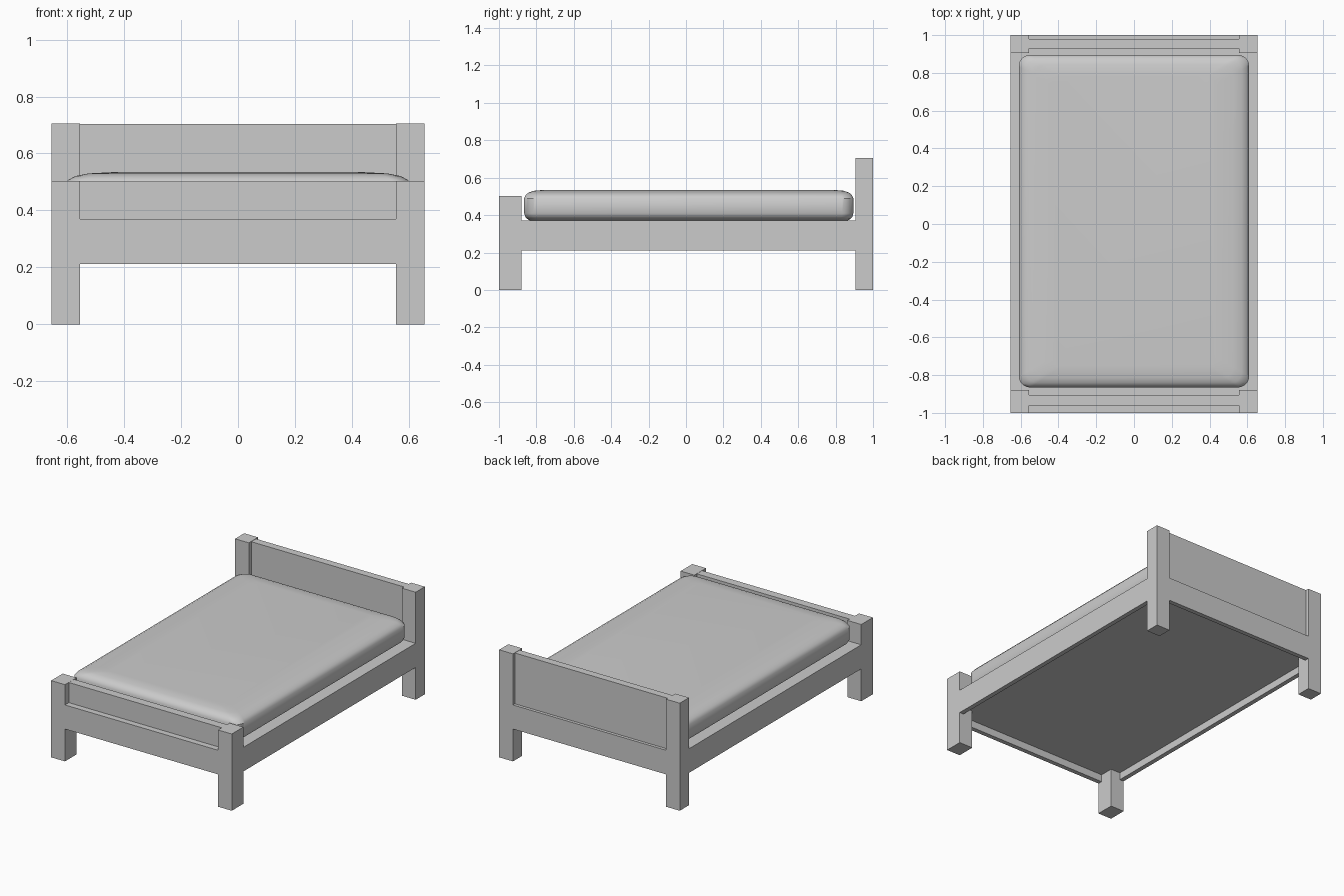
import bpy, bmesh, math

if "Cube" in bpy.data.objects:
    bpy.data.objects.remove(bpy.data.objects["Cube"])


def box(name, x0, x1, y0, y1, z0, z1):
    bm = bmesh.new()
    bmesh.ops.create_cube(bm, size=1)
    for v in bm.verts:
        v.co.x = (x0 + x1) / 2 + v.co.x * (x1 - x0)
        v.co.y = (y0 + y1) / 2 + v.co.y * (y1 - y0)
        v.co.z = (z0 + z1) / 2 + v.co.z * (z1 - z0)
    return finish(name, bm)


def finish(name, bm):
    me = bpy.data.meshes.new(name)
    bm.to_mesh(me)
    bm.free()
    ob = bpy.data.objects.new(name, me)
    bpy.context.collection.objects.link(ob)
    return ob


W, P, T = 0.655, 0.555, 0.03   # half width, post inner edge, rail thickness
RB, RT = 0.212, 0.37           # rail bottom and top

# Posts and side rails, left and right
for s, side in ((-1, "left"), (1, "right")):
    x0, x1 = sorted((s * P, s * W))
    box(f"front_post_{side}", x0, x1, -1, -0.88, 0, 0.503)
    box(f"back_post_{side}", x0, x1, 0.905, 1, 0, 0.705)
    x0, x1 = sorted((s * (W - T), s * W))
    box(f"side_rail_{side}", x0, x1, -0.88, 0.905, RB, RT)

# End rails and end panels
box("front_rail", -P, P, -1, -1 + T, RB, RT)
box("back_rail", -P, P, 1 - T, 1, RB, RT)
box("footboard_panel", -P, P, -0.96, -0.905, RT, 0.502)
box("headboard_panel", -P, P, 0.93, 0.98, RT, 0.703)

# Platform under the mattress, with narrower ends between the posts
box("platform", -W + T, W - T, -0.88, 0.905, 0.26, RT)
box("platform_front", -P, P, -1 + T, -0.88, 0.26, RT)
box("platform_back", -P, P, 0.905, 1 - T, 0.26, RT)

# Mattress: stacked rounded rectangles, (height, side inset)
levels = [(0.372, 0.05), (0.38, 0.025), (0.39, 0.01), (0.41, 0.0), (0.49, 0.0),
          (0.508, 0.015), (0.521, 0.04), (0.53, 0.085), (0.535, 0.18)]
CY, HX, HY, R, N = 0.015, 0.61, 0.88, 0.06, 8
bm = bmesh.new()
rings = []
for z, inset in levels:
    sx, sy = 1 - inset / HX, 1 - inset * 0.6 / HY
    ring = []
    for q, (cx, cy) in enumerate(((1, 1), (-1, 1), (-1, -1), (1, -1))):
        for i in range(N + 1):
            a = math.pi / 2 * (q + i / N)
            x = cx * (HX - R) + R * math.cos(a)
            y = cy * (HY - R) + R * math.sin(a)
            ring.append(bm.verts.new((x * sx, CY + y * sy, z)))
    rings.append(ring)
for lo, hi in zip(rings, rings[1:]):
    for i in range(len(lo)):
        j = (i + 1) % len(lo)
        bm.faces.new((lo[i], lo[j], hi[j], hi[i]))
bm.faces.new(rings[0][::-1])
bm.faces.new(rings[-1])
mattress = finish("mattress", bm)
bpy.context.view_layer.objects.active = mattress
mattress.select_set(True)
bpy.ops.object.shade_smooth_by_angle(angle=math.radians(40))
